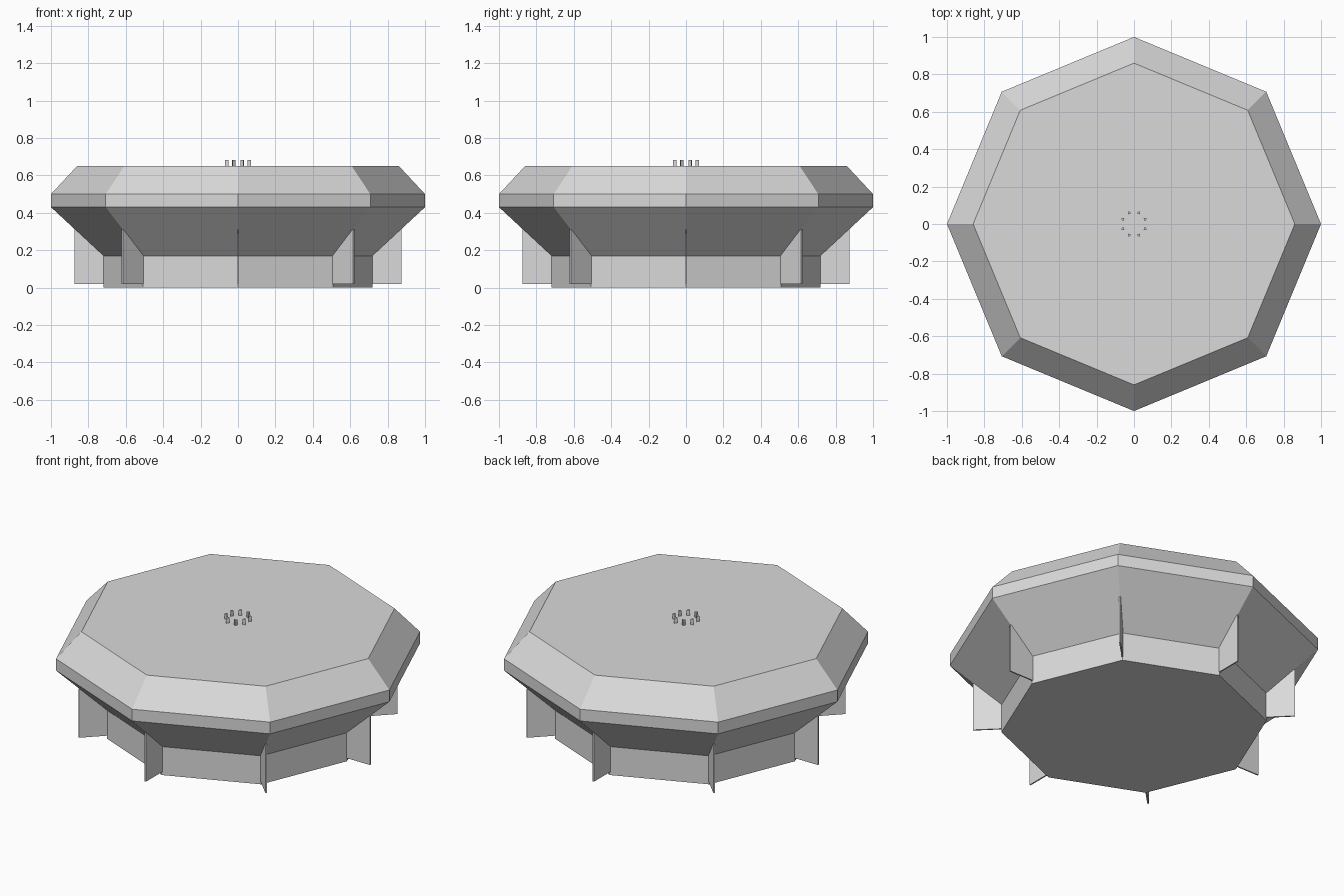
import bpy, bmesh
from math import cos, sin, pi

cube = bpy.data.objects.get("Cube")
if cube:
    bpy.data.objects.remove(cube, do_unlink=True)

SIDES = 8
STEP = 2 * pi / SIDES

grey = bpy.data.materials.new("light_grey")
grey.use_nodes = True
grey.diffuse_color = (0.7, 0.7, 0.7, 1)
grey.node_tree.nodes["Principled BSDF"].inputs["Base Color"].default_value = (0.7, 0.7, 0.7, 1)


def finish(name, bm):
    bmesh.ops.recalc_face_normals(bm, faces=bm.faces)
    mesh = bpy.data.meshes.new(name)
    bm.to_mesh(mesh)
    bm.free()
    mesh.materials.append(grey)
    obj = bpy.data.objects.new(name, mesh)
    bpy.context.collection.objects.link(obj)
    return obj


def lathe(name, profile, sides):
    """Stack flat-sided rings of (radius, height) and cap both ends."""
    bm = bmesh.new()
    rings = [[bm.verts.new((r * cos(i * 2 * pi / sides), r * sin(i * 2 * pi / sides), z))
              for i in range(sides)] for r, z in profile]
    for low, high in zip(rings, rings[1:]):
        for i in range(sides):
            j = (i + 1) % sides
            bm.faces.new((low[i], low[j], high[j], high[i]))
    bm.faces.new(rings[0])
    bm.faces.new(rings[-1])
    return finish(name, bm)


# Octagonal body: foot, flared underside, rim band and bevelled top
lathe("body", [(0.72, 0), (0.72, 0.17), (1, 0.43), (1, 0.5), (0.86, 0.65)], SIDES)

# Thin upright fin at every corner of the foot
for k in range(SIDES):
    bm = bmesh.new()
    bmesh.ops.create_cube(bm, size=1)
    for v in bm.verts:
        v.co.x = 0.875 if v.co.x > 0 else 0.7
        v.co.y *= 0.008
        v.co.z = 0.31 if v.co.z > 0 else 0.02
    fin = finish(f"fin_{k + 1}", bm)
    fin.rotation_euler.z = k * STEP

# Ring of small three-sided pegs on the top
for k in range(SIDES):
    angle = (k + 0.5) * STEP
    peg = lathe(f"peg_{k + 1}", [(0.011, 0.645), (0.011, 0.682)], 3)
    peg.location = (0.065 * cos(angle), 0.065 * sin(angle), 0)
    peg.rotation_euler.z = angle
